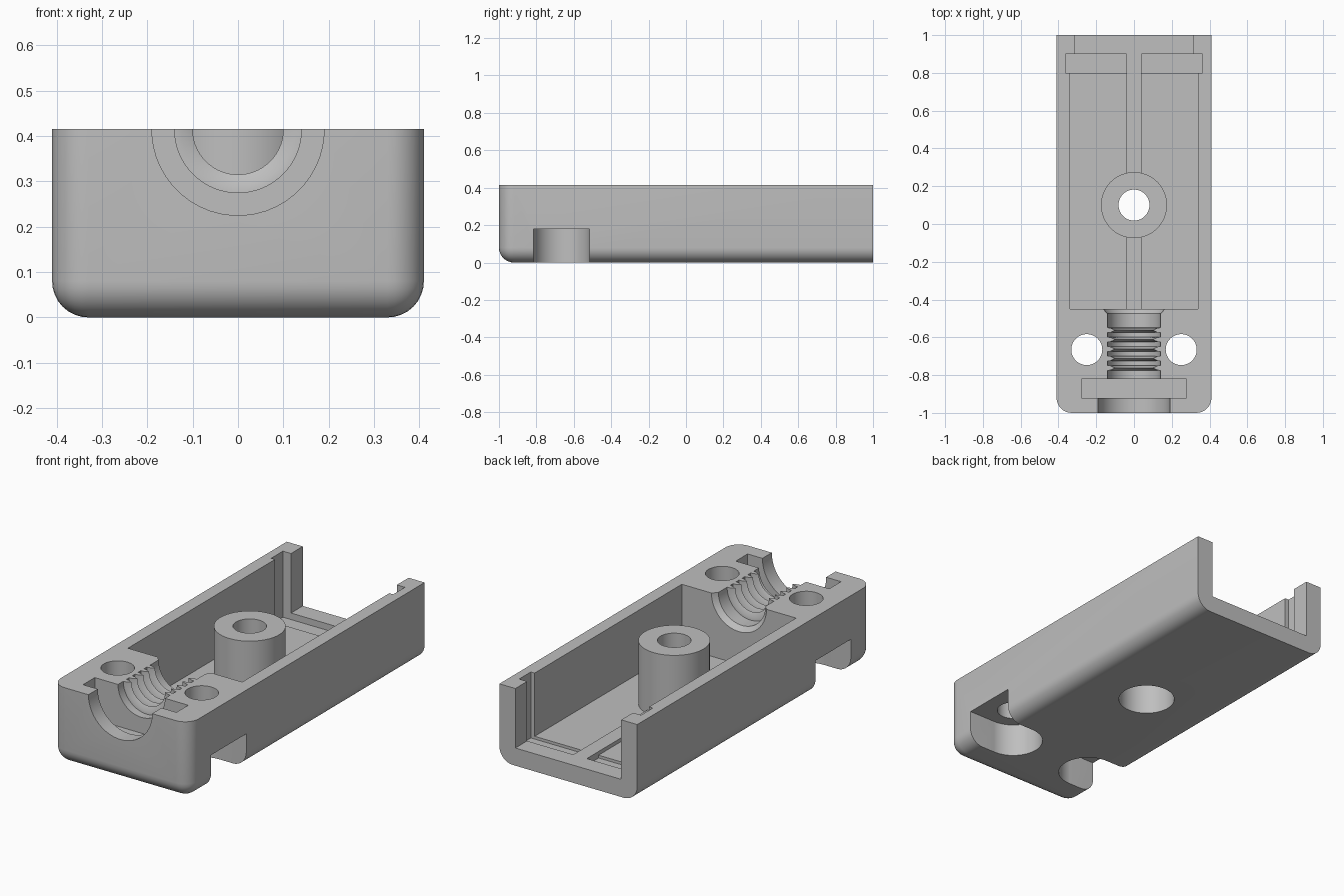
import bpy, bmesh, math
from mathutils import Matrix

if "Cube" in bpy.data.objects:
    bpy.data.objects.remove(bpy.data.objects["Cube"])

TOP = 0.415      # rim height
W = 0.41         # half width

grey = bpy.data.materials.new("grey_plastic")
grey.diffuse_color = (0.52, 0.52, 0.52, 1)
grey.use_nodes = True
grey.node_tree.nodes["Principled BSDF"].inputs["Base Color"].default_value = grey.diffuse_color


def finish(name, bm):
    bmesh.ops.recalc_face_normals(bm, faces=bm.faces)
    me = bpy.data.meshes.new(name)
    bm.to_mesh(me)
    bm.free()
    me.materials.append(grey)
    ob = bpy.data.objects.new(name, me)
    bpy.context.collection.objects.link(ob)
    return ob


def box_bm(x0, x1, y0, y1, z0, z1):
    bm = bmesh.new()
    bmesh.ops.create_cube(bm, size=1)
    for v in bm.verts:
        v.co = ((x0 + x1) / 2 + v.co.x * (x1 - x0),
                (y0 + y1) / 2 + v.co.y * (y1 - y0),
                (z0 + z1) / 2 + v.co.z * (z1 - z0))
    return bm


def box(name, *dims):
    return finish(name, box_bm(*dims))


def cylinder(name, x, y, r, z0, z1):
    bm = bmesh.new()
    bmesh.ops.create_cone(bm, cap_ends=True, segments=48, radius1=r, radius2=r,
                          depth=z1 - z0,
                          matrix=Matrix.Translation((x, y, (z0 + z1) / 2)))
    return finish(name, bm)


def lathe_y(name, profile, seg=48):
    """Solid of revolution about the cable axis, from (y, radius) points."""
    bm = bmesh.new()
    rings = []
    for y, r in profile:
        rings.append([bm.verts.new((r * math.cos(a), y, TOP + r * math.sin(a)))
                      for a in (2 * math.pi * (i + 0.5) / seg for i in range(seg))])
    for a, b in zip(rings, rings[1:]):
        for i in range(seg):
            j = (i + 1) % seg
            bm.faces.new((a[i], a[j], b[j], b[i]))
    bm.faces.new(rings[0])
    bm.faces.new(rings[-1])
    return finish(name, bm)


def combine(target, tool, op='DIFFERENCE'):
    tool.hide_render = True
    mod = target.modifiers.new(tool.name, 'BOOLEAN')
    mod.operation, mod.solver, mod.object = op, 'EXACT', tool
    bpy.context.view_layer.objects.active = target
    bpy.ops.object.modifier_apply(modifier=mod.name)
    bpy.data.objects.remove(tool, do_unlink=True)


# Outer shell: rounded everywhere except the rim and the open back
bm = box_bm(-W, W, -1, 1, 0, TOP)
round_edges = []
for e in bm.edges:
    a, b = (v.co for v in e.verts)
    m = (a + b) / 2
    at_front, at_bottom, at_side = m.y < -0.9, m.z < 0.01, abs(m.x) > 0.4
    if (at_bottom and (at_front or at_side)) or (at_front and at_side):
        round_edges.append(e)
bmesh.ops.bevel(bm, geom=round_edges, offset=0.08, segments=8, profile=0.5,
                affect='EDGES', clamp_overlap=True)
shell = finish("case_half", bm)

# Main cavity, open back end and sunken floor either side of a centre rib
combine(shell, box("cavity", -0.34, 0.34, -0.45, 0.85, 0.095, 0.6))
combine(shell, box("back_opening", -0.315, 0.315, 0.8, 1.1, 0.095, 0.6))
for s in (-1, 1):
    xs = sorted((s * 0.04, s * 0.34))
    combine(shell, box("floor_pocket", *xs, -0.45, 0.85, 0.075, 0.2))
    xs = sorted((s * 0.04, s * 0.363))
    combine(shell, box("end_panel_slot", *xs, 0.8, 0.9, 0.06, 0.6))

# Central screw boss with through hole and counterbore below
combine(shell, cylinder("boss", 0, 0.1, 0.175, 0.03, TOP), 'UNION')
combine(shell, cylinder("boss_hole", 0, 0.1, 0.082, -0.1, 0.6))
combine(shell, cylinder("boss_counterbore", 0, 0.1, 0.142, -0.1, 0.2))

# Cable entry: front opening, collar slot, ribbed bore with flared end
combine(shell, lathe_y("front_opening", [(-1.1, 0.19), (-0.88, 0.19)]))
combine(shell, box("collar_slot", -0.278, 0.278, -0.92, -0.82, 0.19, 0.6))
profile = [(-0.85, 0.14)]
for i in range(5):
    y = -0.775 + 0.05 * i
    profile += [(y, 0.14), (y + 0.001, 0.125), (y + 0.013, 0.1),
                (y + 0.025, 0.125), (y + 0.026, 0.14)]
profile += [(-0.475, 0.14), (-0.449, 0.165), (-0.42, 0.165)]
combine(shell, lathe_y("cable_bore", profile))

# Front screw holes with side-opening nut recesses underneath
for s in (-1, 1):
    combine(shell, cylinder("screw_hole", s * 0.25, -0.665, 0.082, -0.1, 0.6))
    combine(shell, cylinder("nut_recess", s * 0.25, -0.665, 0.15, -0.1, 0.18))
    xs = sorted((s * 0.25, s * 0.6))
    combine(shell, box("recess_side", *xs, -0.815, -0.515, -0.1, 0.18))

# Smooth curves, crisp edges
bpy.ops.object.select_all(action='DESELECT')
shell.select_set(True)
bpy.context.view_layer.objects.active = shell
bpy.ops.object.shade_smooth_by_angle(angle=math.radians(30))
